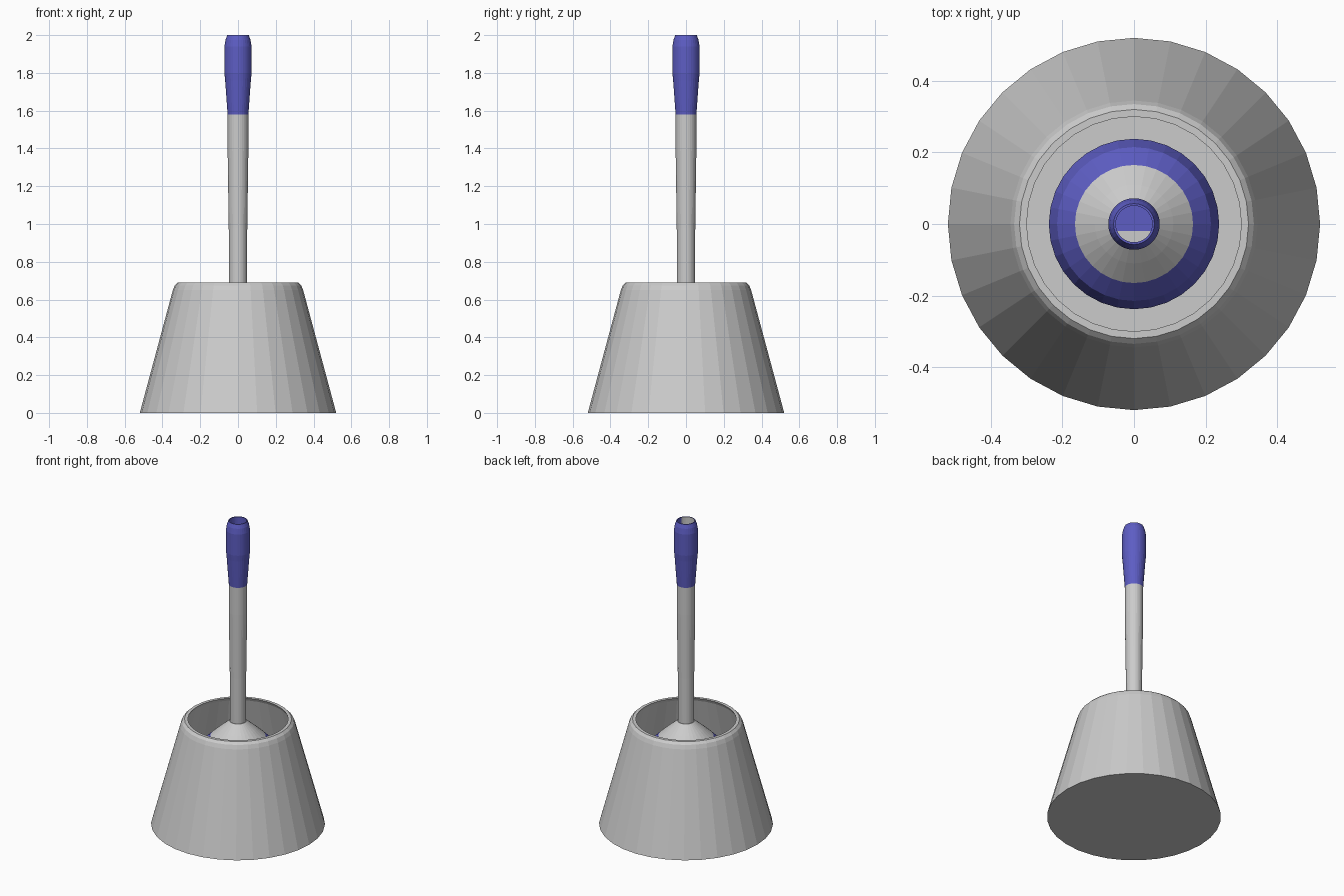
import bpy, bmesh, math

if "Cube" in bpy.data.objects:
    bpy.data.objects.remove(bpy.data.objects["Cube"])

SIDES = 32

def material(name, rgb):
    m = bpy.data.materials.new(name)
    m.diffuse_color = (*rgb, 1)
    m.use_nodes = True
    m.node_tree.nodes["Principled BSDF"].inputs["Base Color"].default_value = m.diffuse_color
    return m

GREY = material("light_grey", (0.60, 0.60, 0.60))
BLUE = material("blue", (0.11, 0.11, 0.55))

def lathe(name, profile, rule):
    """Revolve (radius, z) points, cap both ends; rule(centre) picks the material."""
    bm = bmesh.new()
    rings = []
    for r, z in profile:
        rings.append([bm.verts.new((r * math.cos(2 * math.pi * i / SIDES),
                                    r * math.sin(2 * math.pi * i / SIDES), z))
                      for i in range(SIDES)])
    for a, b in zip(rings, rings[1:]):
        for i in range(SIDES):
            j = (i + 1) % SIDES
            bm.faces.new((a[i], a[j], b[j], b[i]))
    bm.faces.new(rings[0][::-1])
    bm.faces.new(rings[-1])
    bm.normal_update()
    return finish(name, bm, rule)

def finish(name, bm, rule):
    for f in bm.faces:
        f.material_index = rule(f.calc_center_median())
    me = bpy.data.meshes.new(name)
    bm.to_mesh(me)
    bm.free()
    me.materials.append(GREY)
    me.materials.append(BLUE)
    ob = bpy.data.objects.new(name, me)
    bpy.context.collection.objects.link(ob)
    return ob

# Hollow tapered holder with a bevelled rim
lathe("holder",
      [(0.52, 0), (0.345, 0.65), (0.335, 0.675), (0.32, 0.69), (0.30, 0.69),
       (0.31, 0.67), (0.48, 0.03)],
      lambda c: 0)

# Brush head: grey bell-shaped collar over blue bristles
lathe("brush_head",
      [(0.20, 0.07), (0.238, 0.13), (0.238, 0.46), (0.215, 0.53), (0.165, 0.58),
       (0.11, 0.63), (0.05, 0.68)],
      lambda c: 0 if c.z > 0.58 else 1)

# Long stem
lathe("stem", [(0.048, 0.66), (0.049, 0.98), (0.055, 1.40), (0.055, 1.58)],
      lambda c: 0)

# Grip with a shallow recess in its top; lining is half blue, half grey
lathe("grip",
      [(0.055, 1.58), (0.068, 1.76), (0.072, 1.80), (0.072, 1.94), (0.066, 1.975),
       (0.057, 2.0)],
      lambda c: 1)
grip = bpy.data.objects["grip"]
bm = bmesh.new()
bm.from_mesh(grip.data)
top = max(bm.faces, key=lambda f: f.calc_center_median().z)
inset = bmesh.ops.inset_region(bm, faces=[top], thickness=0.006)
ring = inset["faces"]
ext = bmesh.ops.extrude_discrete_faces(bm, faces=[top])
floor = ext["faces"][0]
bmesh.ops.translate(bm, verts=floor.verts, vec=(0, 0, -0.06))
bmesh.ops.bisect_plane(bm, geom=[floor, *floor.edges, *floor.verts],
                       plane_co=(0, -0.02, 0), plane_no=(0, 1, 0))
for f in bm.faces:
    c = f.calc_center_median()
    inside = math.hypot(c.x, c.y) < 0.0515 and c.z > 1.9
    f.material_index = 0 if inside and c.y < -0.02 else 1
bm.to_mesh(grip.data)
bm.free()
